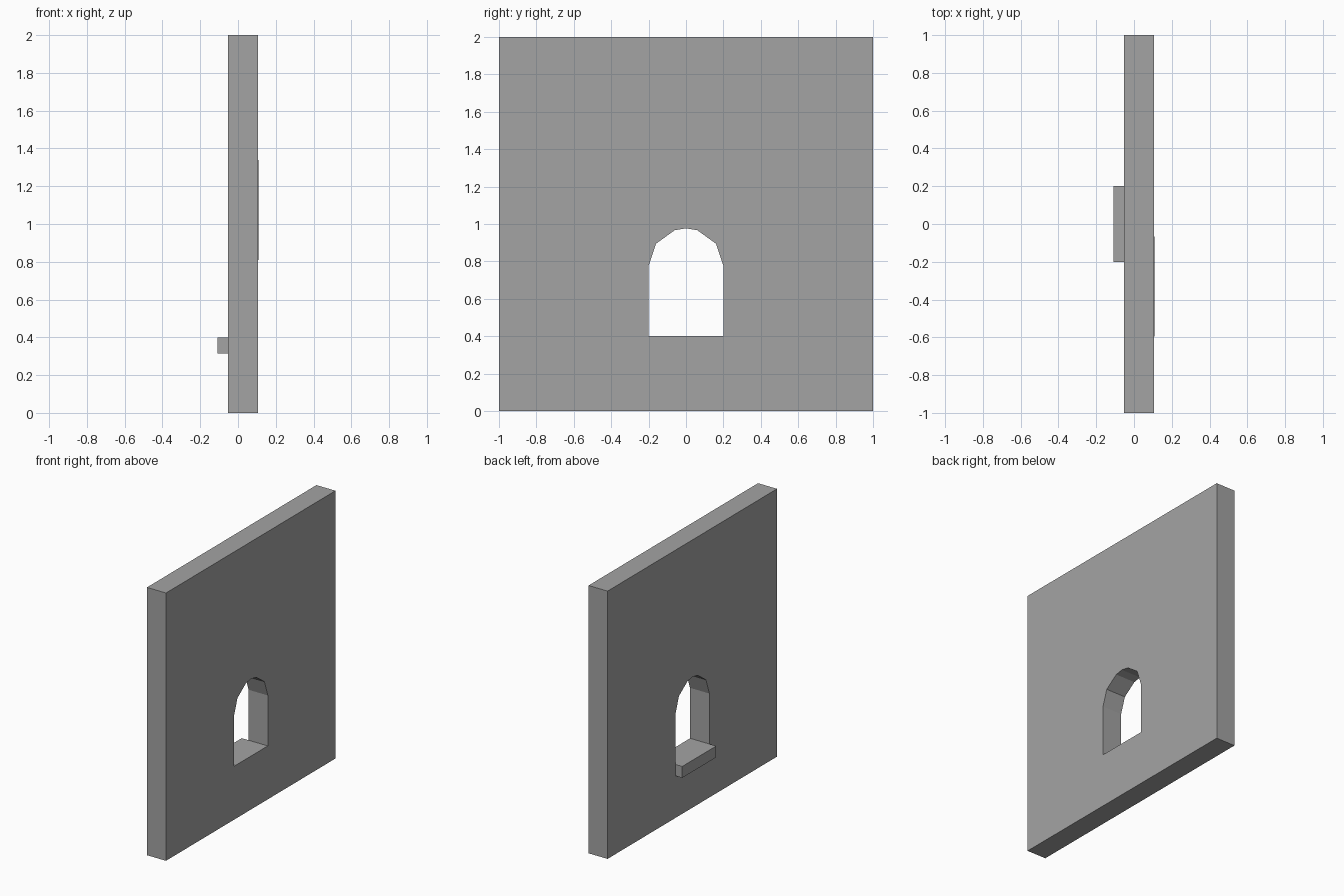
import bpy, bmesh
from mathutils import Vector

if "Cube" in bpy.data.objects:
    bpy.data.objects.remove(bpy.data.objects["Cube"])

# Dark grey stone
stone = bpy.data.materials.new("dark_grey")
stone.diffuse_color = (0.37, 0.37, 0.37, 1)
stone.use_nodes = True
stone.node_tree.nodes["Principled BSDF"].inputs["Base Color"].default_value = stone.diffuse_color


def box(bm, x0, x1, y0, y1, z0, z1):
    bmesh.ops.create_cube(bm, size=1)
    for v in bm.verts:
        v.co = Vector((x1 if v.co.x > 0 else x0,
                       y1 if v.co.y > 0 else y0,
                       z1 if v.co.z > 0 else z0))


def make_object(name, bm):
    bmesh.ops.recalc_face_normals(bm, faces=bm.faces[:])
    mesh = bpy.data.meshes.new(name)
    bm.to_mesh(mesh)
    bm.free()
    mesh.materials.append(stone)
    obj = bpy.data.objects.new(name, mesh)
    bpy.context.collection.objects.link(obj)
    return obj


# Wall slab, each broad face very slightly bowed outwards
bm = bmesh.new()
box(bm, -0.052, 0.105, -1, 1, 0, 2)
bm.normal_update()
for side, peak in ((1, (0.108, -0.45, 1.1)), (-1, (-0.054, 0.4, 1.3))):
    face = next(f for f in bm.faces if f.normal.x * side > 0.9)
    bmesh.ops.poke(bm, faces=[face])["verts"][0].co = peak
wall = make_object("wall", bm)

# Arched window opening, mirrored from its right half
half = [(0.2, 0.4), (0.2, 0.777), (0.16, 0.895), (0.06, 0.967)]
profile = half + [(0, 0.977)] + [(-y, z) for y, z in reversed(half)]
bm = bmesh.new()
face = bm.faces.new([bm.verts.new((-0.4, y, z)) for y, z in profile])
ext = bmesh.ops.extrude_face_region(bm, geom=[face])
bmesh.ops.translate(bm, vec=(0.8, 0, 0),
                    verts=[g for g in ext["geom"] if isinstance(g, bmesh.types.BMVert)])
cutter = make_object("opening_cutter", bm)
cutter.hide_render = True
cutter.hide_set(True)
cut = wall.modifiers.new("opening", "BOOLEAN")
cut.operation = "DIFFERENCE"
cut.solver = "EXACT"
cut.object = cutter

# Projecting window sill
bm = bmesh.new()
box(bm, -0.109, -0.052, -0.2, 0.2, 0.315, 0.4)
make_object("window_sill", bm)
